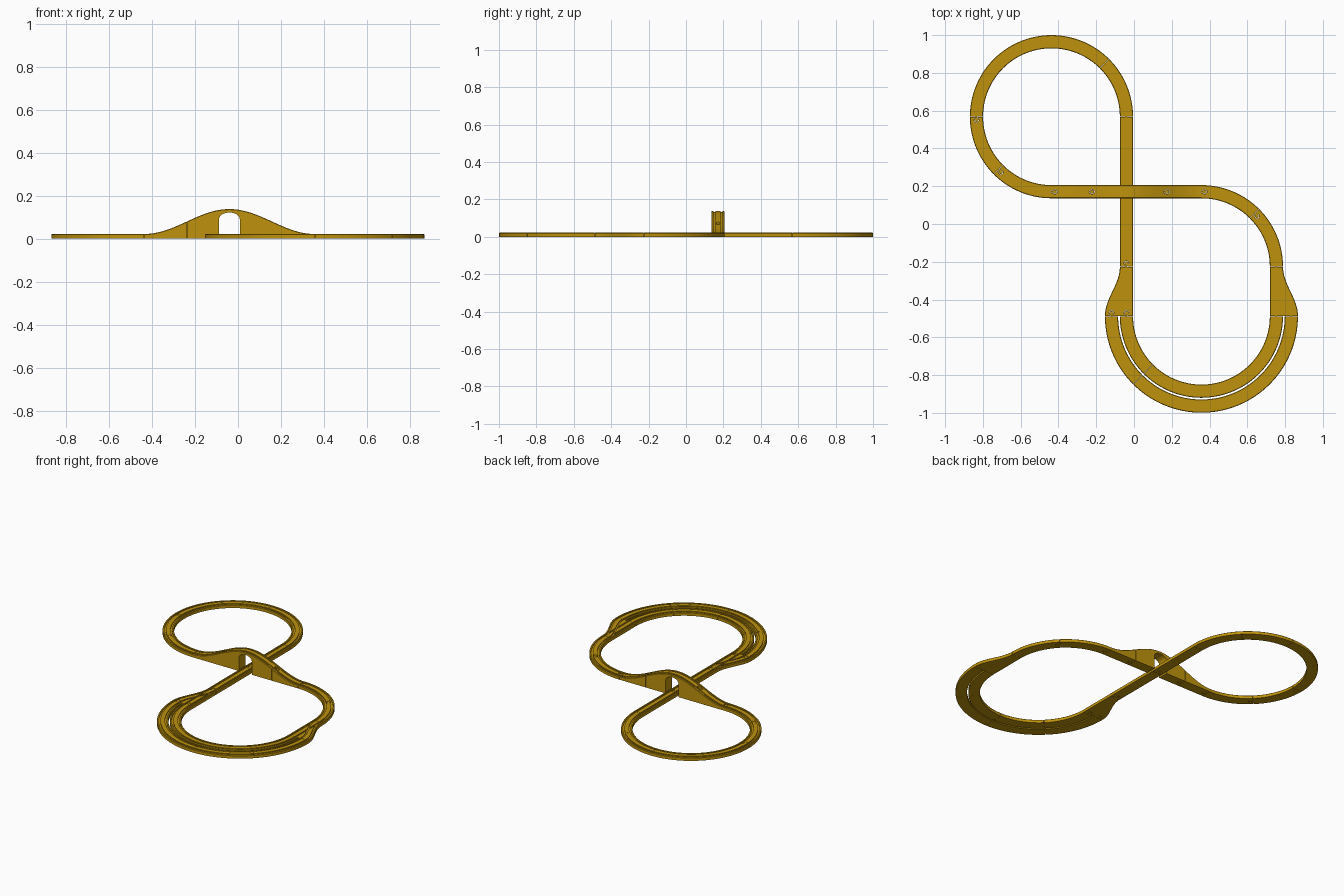
import bpy, bmesh, math
from math import sin, cos, pi, radians
from mathutils import Matrix

if "Cube" in bpy.data.objects:
    bpy.data.objects.remove(bpy.data.objects["Cube"])

wood = bpy.data.materials.new("ochre wood")
wood.use_nodes = True
COLOUR = (0.52, 0.29, 0.004, 1)
wood.diffuse_color = COLOUR
wood.node_tree.nodes["Principled BSDF"].inputs["Base Color"].default_value = COLOUR

HALF, TOP, RADIUS, GAP = 0.035, 0.022, 0.397, 0.0015
SPACING = 0.079                   # distance between the two parallel lanes
G_IN, G_OUT, DEPTH = 0.014, 0.024, 0.006
BEVEL = 0.003

# Cross-sections: (sideways, height below top); None means the ground
groove = [(G_IN, 0), (G_IN, -DEPTH), (G_OUT, -DEPTH), (G_OUT, 0)]
right_half = groove + [(HALF - BEVEL, 0), (HALF, -BEVEL), (HALF, None)]
track_profile = [(-u, h) for u, h in reversed(right_half)] + right_half
plain_profile = [p for p in track_profile if abs(p[0]) > G_OUT]


def new_object(name, bm):
    bmesh.ops.recalc_face_normals(bm, faces=bm.faces)
    mesh = bpy.data.meshes.new(name)
    bm.to_mesh(mesh)
    bm.free()
    mesh.materials.append(wood)
    obj = bpy.data.objects.new(name, mesh)
    bpy.context.collection.objects.link(obj)
    return obj


def sweep(name, frames, profile):
    """Frames are (x, y, heading, top height, widening of the left side)."""
    bm = bmesh.new()
    rings = []
    for x, y, a, z, wide in frames:
        ring = []
        for u, h in profile:
            s = u + (wide if u > 0 else 0)
            ring.append(bm.verts.new((x - s * sin(a), y + s * cos(a), 0 if h is None else z + h)))
        rings.append(ring)
    n = len(profile)
    for r, q in zip(rings, rings[1:]):
        for i in range(n):
            bm.faces.new((r[i], r[(i + 1) % n], q[(i + 1) % n], q[i]))
    bm.faces.new(rings[0])
    bm.faces.new(rings[-1])
    return new_object(name, bm)


def cut(obj, cutter):
    cutter.hide_render = True
    mod = obj.modifiers.new("cut", "BOOLEAN")
    mod.operation, mod.solver, mod.object = "DIFFERENCE", "EXACT", cutter
    bpy.context.view_layer.objects.active = obj
    bpy.ops.object.modifier_apply(modifier=mod.name)
    bpy.data.objects.remove(cutter)


def keyhole(name, frame, side, radius, neck, low, high):
    """Round-headed connector pointing along the heading."""
    x, y, a = frame[:3]
    place = Matrix.Translation((x - side * sin(a), y + side * cos(a), 0)) @ Matrix.Rotation(a, 4, "Z")
    reach = 0.0175
    t0 = math.asin(neck / radius)
    angles = [pi - t0 - i * 2 * (pi - t0) / 20 for i in range(21)]
    outline = [(reach + radius * cos(t), radius * sin(t)) for t in angles]
    outline += [(-0.003, -neck), (-0.003, neck)]
    bm = bmesh.new()
    face = bm.faces.new([bm.verts.new((px, py, low)) for px, py in outline])
    res = bmesh.ops.extrude_face_region(bm, geom=[face])
    bmesh.ops.translate(bm, vec=(0, 0, high - low), verts=[v for v in res["geom"] if isinstance(v, bmesh.types.BMVert)])
    bm.transform(place)
    return new_object(name, bm)


def finish(obj, frames, starts=(0,), ends=(0,)):
    """Socket at the start, peg at the end, smooth shading."""
    for side in starts:
        cut(obj, keyhole("socket_cutter", frames[0], side, 0.0125, 0.006, -0.05, 0.3))
    b, e = frames[-2], frames[-1]
    slope = (e[3] - b[3]) / math.hypot(e[0] - b[0], e[1] - b[1])
    for side in ends:
        keyhole(obj.name + "_peg", e, side, 0.0105, 0.004, 0, e[3] + min(0, slope * 0.028) - 0.001)
    bpy.ops.object.select_all(action="DESELECT")
    obj.select_set(True)
    bpy.context.view_layer.objects.active = obj
    bpy.ops.object.shade_smooth_by_angle(angle=radians(30))


def line(x, y, heading, length, steps=1, top=lambda x: TOP, wide=lambda t: 0):
    frames = []
    for i in range(steps + 1):
        t = i / steps
        d = GAP / 2 + t * (length - GAP)
        px, py = x + d * cos(heading), y + d * sin(heading)
        frames.append((px, py, heading, top(px), wide(t)))
    return frames


def arc(cx, cy, r, start, end, steps=14):
    turn = 1 if end > start else -1
    a0, a1 = radians(start) + turn * GAP / 2 / r, radians(end) - turn * GAP / 2 / r
    frames = []
    for i in range(steps + 1):
        t = a0 + (a1 - a0) * i / steps
        frames.append((cx + r * cos(t), cy + r * sin(t), t + turn * pi / 2, TOP, 0))
    return frames


def piece(name, frames):
    obj = sweep(name, frames, track_profile)
    finish(obj, frames)
    return obj


LOOP = (-0.437, 0.568)            # centre of the back loop
BEND_X = 0.357                    # centre line of the front bends
MAIN_X = LOOP[0] + RADIUS
CROSS_Y = LOOP[1] - RADIUS
BEND_Y = CROSS_Y - RADIUS
FRONT_Y = -0.488

# Back loop and upper right bend
for i in range(6):
    piece(f"back_loop_curve_{i + 1}", arc(*LOOP, RADIUS, i * 45, i * 45 + 45))
for i in range(2):
    piece(f"side_bend_curve_{i + 1}", arc(BEND_X, BEND_Y, RADIUS, 90 - i * 45, 45 - i * 45))

# Double lane front loop
for lane, r in (("inner", RADIUS), ("outer", RADIUS + SPACING)):
    for i in range(4):
        piece(f"front_{lane}_curve_{i + 1}", arc(BEND_X, FRONT_Y, r, -i * 45, -i * 45 - 45, 16))

# Long straight passing below the bridge
half_run = (LOOP[1] - BEND_Y) / 2
for i in range(2):
    piece(f"straight_{i + 1}", line(MAIN_X, BEND_Y + i * half_run, pi / 2, half_run))

# Bridge: two ramps and an arched middle
span = (BEND_X - LOOP[0]) / 2


def hump(x):
    return TOP + 0.058 * (1 + cos(pi * (x - MAIN_X) / span))


def bridge_part(name, x0, length, steps):
    frames = line(x0, CROSS_Y, 0, length, steps, hump)
    return sweep(name, frames, track_profile), frames


finish(*bridge_part("bridge_ramp_up", LOOP[0], span / 2, 12))
finish(*bridge_part("bridge_ramp_down", MAIN_X + span / 2, span / 2, 12))
middle, frames = bridge_part("bridge_middle", MAIN_X - span / 2, span, 24)
bm = bmesh.new()
arch = [(-0.0485, -0.05), (0.0485, -0.05)]
arch += [(0.0485 * cos(t), 0.09 + 0.032 * sin(t)) for t in [i * pi / 16 for i in range(17)]]
rows = [[bm.verts.new((MAIN_X + x, CROSS_Y + s, z)) for x, z in arch] for s in (-0.1, 0.1)]
for row in rows:
    bm.faces.new(row)
for i in range(len(arch)):
    j = (i + 1) % len(arch)
    bm.faces.new((rows[0][i], rows[0][j], rows[1][j], rows[1][i]))
cut(middle, new_object("arch_cutter", bm))
finish(middle, frames)


# Switches: a straight lane plus an S-shaped branch on the left side
def ease(t):
    return SPACING * (1 - cos(pi * t)) / 2


def switch(name, x, y, heading, wide, starts, ends):
    length = BEND_Y - FRONT_Y
    frames = line(x, y, heading, length, 20, wide=wide)
    obj = sweep(name, frames, plain_profile)
    for branch in (0, 1):
        for sign in (-1, 1):
            path = []
            for i in range(-1, 22):
                t = i / 20
                s = branch * wide(min(max(t, 0), 1))
                d = t * length
                path.append((x + d * cos(heading) - s * sin(heading),
                             y + d * sin(heading) + s * cos(heading), heading, TOP, 0))
            slot = [(sign * u, h) for u, h in ((G_IN, 0.01), (G_IN, -DEPTH), (G_OUT, -DEPTH), (G_OUT, 0.01))]
            cut(obj, sweep("groove_cutter", path, slot))
    finish(obj, frames, starts, ends)


switch("left_switch", BEND_X + RADIUS, BEND_Y, -pi / 2, ease, (0,), (0, SPACING))
switch("right_switch", MAIN_X, FRONT_Y, pi / 2, lambda t: ease(1 - t), (0, SPACING), (0,))
